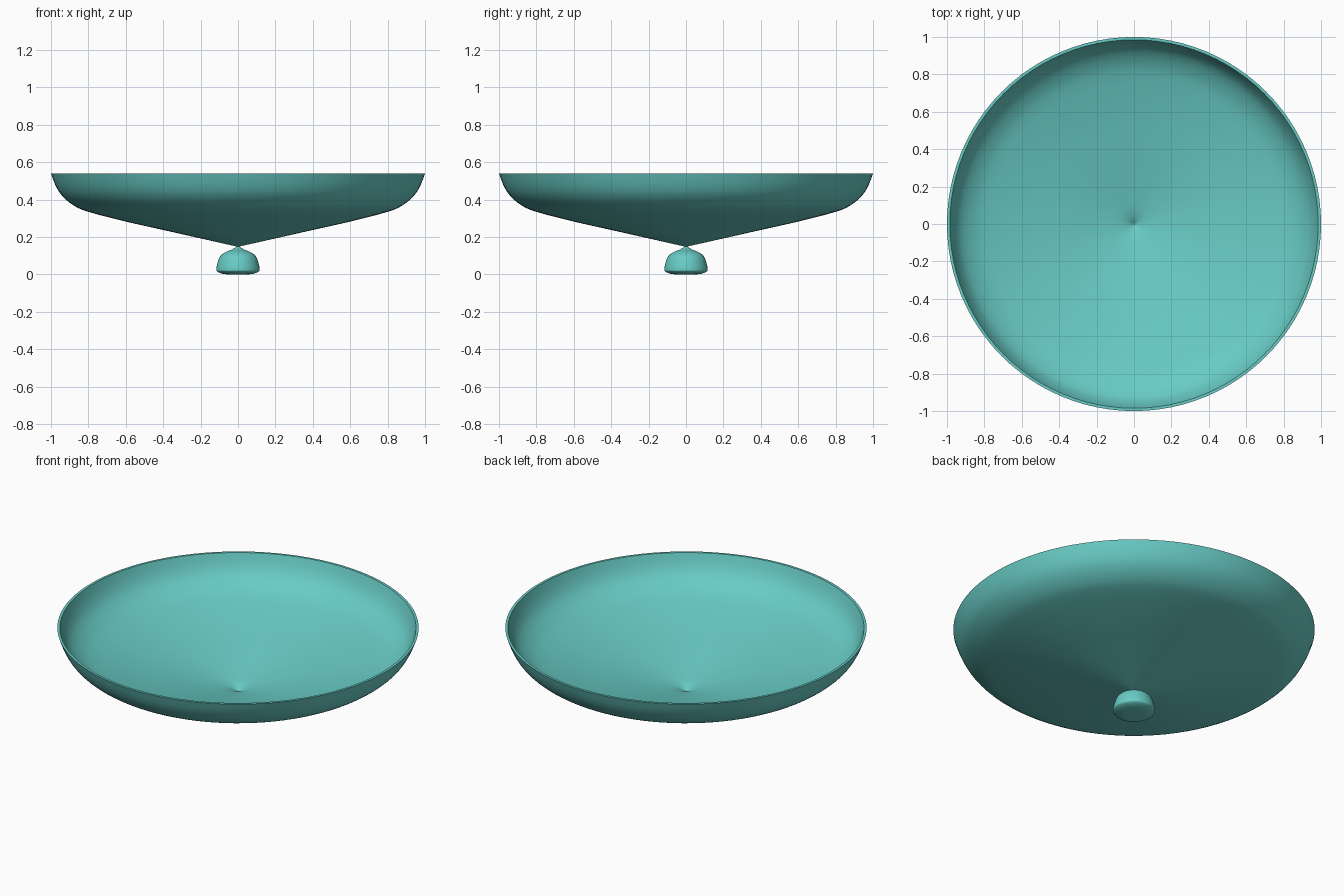
import bpy, bmesh, math

if "Cube" in bpy.data.objects:
    bpy.data.objects.remove(bpy.data.objects["Cube"])

teal = bpy.data.materials.new("teal")
teal.diffuse_color = (0.14, 0.60, 0.56, 1)
teal.use_nodes = True
teal.node_tree.nodes["Principled BSDF"].inputs["Base Color"].default_value = teal.diffuse_color


def smooth(points, steps=4):
    """Catmull-Rom curve through the profile points."""
    p = [points[0]] + points + [points[-1]]
    out = []
    for a, b, c, d in zip(p, p[1:], p[2:], p[3:]):
        for s in range(steps):
            t = s / steps
            out.append(tuple(0.5 * (2 * b[i] + (c[i] - a[i]) * t
                       + (2 * a[i] - 5 * b[i] + 4 * c[i] - d[i]) * t * t
                       + (3 * b[i] - a[i] - 3 * c[i] + d[i]) * t ** 3)
                       for i in range(2)))
    return out + [points[-1]]


def lathe(name, profile, segments=96):
    """Revolve an (r, z) profile about the z axis."""
    bm = bmesh.new()
    verts = [bm.verts.new((r, 0, z)) for r, z in profile]
    edges = [bm.edges.new(e) for e in zip(verts, verts[1:])]
    bmesh.ops.spin(bm, geom=verts + edges, cent=(0, 0, 0), axis=(0, 0, 1),
                   angle=2 * math.pi, steps=segments, use_duplicate=False)
    bmesh.ops.remove_doubles(bm, verts=bm.verts, dist=1e-5)
    bmesh.ops.recalc_face_normals(bm, faces=bm.faces)
    mesh = bpy.data.meshes.new(name)
    bm.to_mesh(mesh)
    bm.free()
    mesh.materials.append(teal)
    obj = bpy.data.objects.new(name, mesh)
    bpy.context.collection.objects.link(obj)
    bpy.ops.object.select_all(action='DESELECT')
    obj.select_set(True)
    bpy.context.view_layer.objects.active = obj
    bpy.ops.object.shade_smooth_by_angle(angle=math.radians(40))
    return obj


# Shallow dish: outer skin up to the rim, then the inner skin back down
outer = [(0.008, 0.150), (0.04, 0.157), (0.2, 0.193), (0.4, 0.238), (0.6, 0.283),
         (0.8, 0.335), (0.88, 0.37), (0.94, 0.42), (0.975, 0.475), (1.0, 0.54)]
inner = [(0.985, 0.54), (0.962, 0.48), (0.928, 0.428), (0.87, 0.383), (0.79, 0.348),
         (0.6, 0.296), (0.4, 0.251), (0.2, 0.207), (0.08, 0.182), (0.03, 0.165),
         (0.008, 0.152), (0, 0.150)]
lathe("dish", [(0, 0.147)] + smooth(outer) + smooth(inner))

# Small domed foot joined to the dish by a pinched neck
dome = [(0.008, 0.150), (0.03, 0.135), (0.07, 0.118), (0.097, 0.095), (0.11, 0.06),
        (0.116, 0.028), (0.112, 0.016), (0.09, 0.006), (0.06, 0.001), (0, 0)]
lathe("foot", [(0, 0.152)] + smooth(dome))
